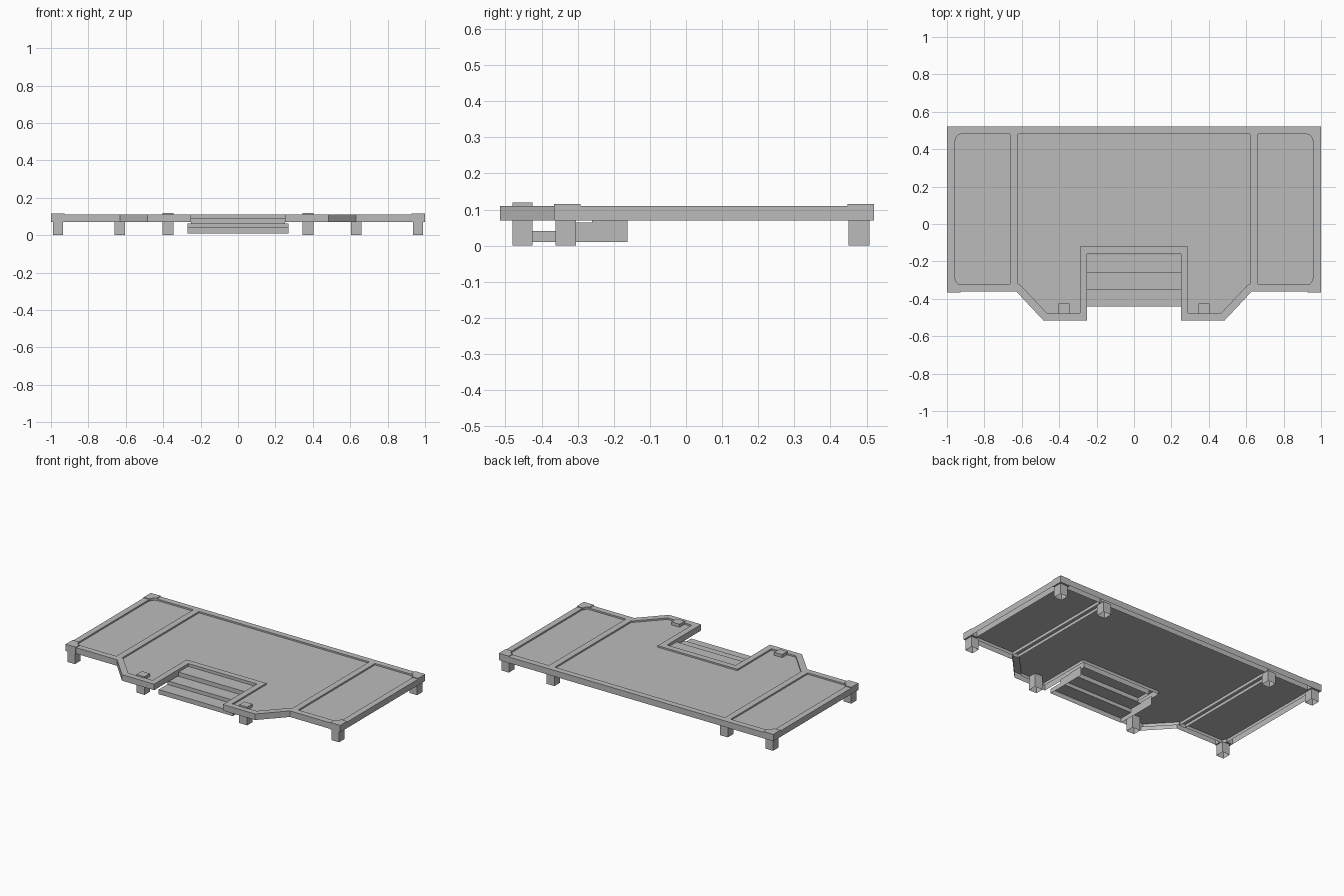
import bpy, bmesh

default = bpy.data.objects.get("Cube")
if default:
    bpy.data.objects.remove(default, do_unlink=True)

grey = bpy.data.materials.new("plain grey")
grey.use_nodes = True
grey.diffuse_color = (0.5, 0.5, 0.5, 1)
grey.node_tree.nodes["Principled BSDF"].inputs["Base Color"].default_value = (0.5, 0.5, 0.5, 1)


def finish(name, bm):
    bmesh.ops.remove_doubles(bm, verts=bm.verts, dist=0.0001)
    bmesh.ops.recalc_face_normals(bm, faces=bm.faces)
    mesh = bpy.data.meshes.new(name)
    bm.to_mesh(mesh)
    bm.free()
    mesh.materials.append(grey)
    obj = bpy.data.objects.new(name, mesh)
    bpy.context.collection.objects.link(obj)
    return obj


def face(bm, points):
    return bm.faces.new([bm.verts.new(p) for p in points])


def prism(name, outline, z0, z1, open_bottom=False):
    """Upright prism from a plan outline, optionally hollow underneath."""
    bm = bmesh.new()
    face(bm, [(x, y, z1) for x, y in outline])
    if not open_bottom:
        face(bm, [(x, y, z0) for x, y in outline])
    for (ax, ay), (bx, by) in zip(outline, outline[1:] + outline[:1]):
        face(bm, [(ax, ay, z0), (bx, by, z0), (bx, by, z1), (ax, ay, z1)])
    return finish(name, bm)


def rect(x0, x1, y0, y1):
    return [(x0, y0), (x1, y0), (x1, y1), (x0, y1)]


def mirrored(half):
    return half + [(-x, y) for x, y in reversed(half)]


BASE, TOP = 0.07, 0.11
outer = mirrored([(1, .52), (1, -.36), (.63, -.36), (.485, -.515), (.25, -.515), (.25, -.16)])
inner = mirrored([(.96, .48), (.96, -.32), (.613, -.32), (.467, -.475), (.29, -.475), (.29, -.12)])

# Raised rim around the deck, hollow underneath
bm = bmesh.new()
n = len(outer)
for i in range(n):
    j = (i + 1) % n
    a, b, c, d = outer[i], outer[j], inner[j], inner[i]
    face(bm, [(*p, TOP) for p in (a, b, c, d)])
    for p, q in ((a, b), (c, d)):
        face(bm, [(*p, BASE), (*q, BASE), (*q, TOP), (*p, TOP)])
finish("deck_rim", bm)

# Recessed deck floor
prism("deck_floor", inner, 0.09, 0.1)

# Cross beams, posts and corner caps on both sides
for side, s in (("left", 1), ("right", -1)):
    def sided(points):
        return [(s * x, y) for x, y in points]

    prism(side + "_beam", sided(rect(.62, .662, -.325, .485)), BASE, TOP, True)

    prism(side + "_back_corner_post", sided(rect(.935, .99, .45, .508)), 0, BASE, True)
    prism(side + "_back_inner_post", sided(rect(.603, .66, .45, .508)), 0, BASE, True)
    prism(side + "_front_corner_post", sided(rect(.935, .99, -.362, -.305)), 0, BASE, True)
    prism(side + "_stair_post", sided(rect(.345, .403, -.48, -.425)), 0, 0.12, True)

    for end, edge, d in (("back", .52, 1), ("front", -.365, -1)):
        steps = [(0, 0), (0, .073), (.045, .073), (.05, .055),
                 (.06, .045), (.073, .04), (.073, 0)]
        cap = [(1 - u, edge - d * v) for u, v in steps]
        prism(side + "_" + end + "_corner_cap", sided(cap), BASE, 0.115)

# Staircase shell: treads and risers with stepped sides
fronts = [-.44, -.35, -.26, -.162]
heights = [.01, .04, .064, .092]
profile = [(fronts[0], heights[0])]
for k in range(3):
    profile += [(fronts[k], heights[k + 1]), (fronts[k + 1], heights[k + 1])]

HALF = 0.27
bm = bmesh.new()
for (ya, za), (yb, zb) in zip(profile, profile[1:]):
    # the top tread fits between the rim ends
    w = 0.25 if max(za, zb) > BASE else HALF
    face(bm, [(-w, ya, za), (w, ya, za), (w, yb, zb), (-w, yb, zb)])
for x in (-HALF, HALF):
    for k in range(3):
        z1 = min(heights[k + 1], BASE)
        face(bm, [(x, fronts[k], heights[0]), (x, fronts[k + 1], heights[0]),
                  (x, fronts[k + 1], z1), (x, fronts[k], z1)])
finish("staircase", bm)
